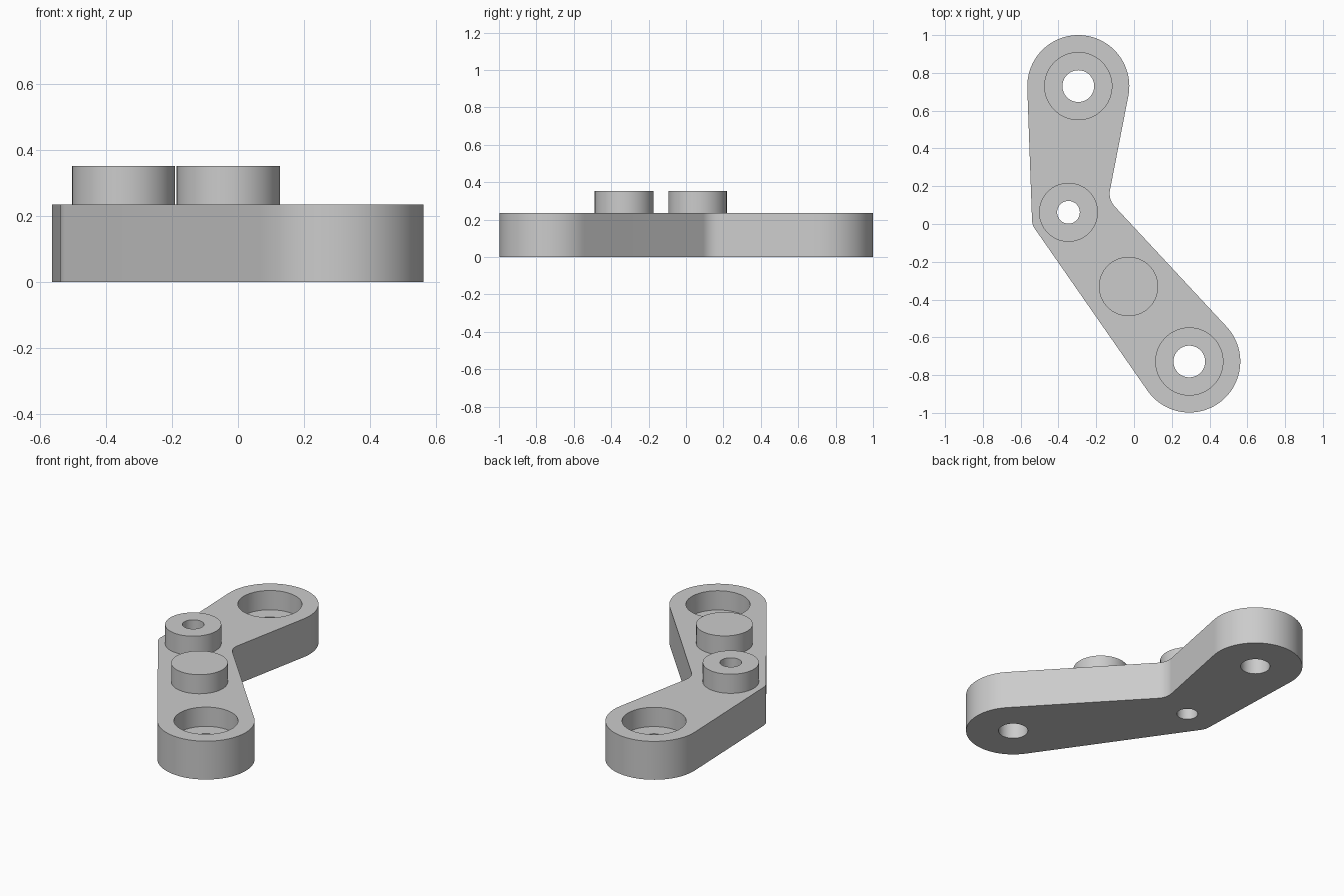
import bpy, bmesh, math
from mathutils import Vector

if "Cube" in bpy.data.objects:
    bpy.data.objects.remove(bpy.data.objects["Cube"], do_unlink=True)

THICK, TOP, FLOOR = 0.235, 0.352, 0.117
END_R = 0.27
BACK, FRONT = Vector((-0.295, 0.73)), Vector((0.293, -0.728))
PIVOT, STUD = Vector((-0.347, 0.062)), Vector((-0.029, -0.331))
OUTER, INNER = Vector((-0.539, -0.005)), Vector((-0.137, 0.13))

grey = bpy.data.materials.new("plain grey")
grey.use_nodes = True
grey.diffuse_color = (0.6, 0.6, 0.6, 1)
grey.node_tree.nodes["Principled BSDF"].inputs["Base Color"].default_value = grey.diffuse_color


def prism(name, outline, z0, z1):
    """Extrude a flat outline from z0 to z1."""
    bm = bmesh.new()
    face = bm.faces.new([bm.verts.new((p.x, p.y, z0)) for p in outline])
    ext = bmesh.ops.extrude_face_region(bm, geom=[face], use_keep_orig=True)
    moved = [v for v in ext["geom"] if isinstance(v, bmesh.types.BMVert)]
    bmesh.ops.translate(bm, verts=moved, vec=(0, 0, z1 - z0))
    bmesh.ops.recalc_face_normals(bm, faces=bm.faces)
    mesh = bpy.data.meshes.new(name)
    bm.to_mesh(mesh)
    bm.free()
    mesh.materials.append(grey)
    obj = bpy.data.objects.new(name, mesh)
    bpy.context.collection.objects.link(obj)
    return obj


def arc(c, r, a0, a1, n):
    return [c + r * Vector((math.cos(a), math.sin(a)))
            for a in (a0 + (a1 - a0) * i / n for i in range(n + 1))]


def cylinder(name, c, r, z0, z1):
    return prism(name, arc(c, r, 0, math.tau, 64)[:-1], z0, z1)


def tangent_angle(p, c, side):
    """Angle on the end circle where a line from p touches it."""
    d = p - c
    return math.atan2(d.y, d.x) + side * math.acos(END_R / d.length)


def fillet(prev, corner, nxt, r, n=10):
    """Round a corner between two straight edges."""
    u, v = (prev - corner).normalized(), (nxt - corner).normalized()
    half = u.angle(v) / 2
    c = corner + (u + v).normalized() * r / math.sin(half)
    s, e = corner + u * r / math.tan(half) - c, corner + v * r / math.tan(half) - c
    a0 = math.atan2(s.y, s.x)
    turn = (math.atan2(e.y, e.x) - a0 + math.pi) % math.tau - math.pi
    return arc(c, r, a0, a0 + turn, n)


def end_arc(c, start, stop):
    """Rounded arm end, running anticlockwise between two tangents."""
    a0 = tangent_angle(start, c, 1)
    a1 = tangent_angle(stop, c, -1)
    return arc(c, END_R, a0, a0 + (a1 - a0) % math.tau, 48)


# Bent arm outline: two round ends joined by straight sides and filleted bends
front_end = end_arc(FRONT, OUTER, INNER)
back_end = end_arc(BACK, INNER, OUTER)
outline = (front_end + fillet(front_end[-1], INNER, back_end[0], 0.1)
           + back_end + fillet(back_end[-1], OUTER, front_end[0], 0.08))
arm = prism("bent_arm", outline, 0, THICK)

# Raised bosses
hollow_boss = cylinder("hollow_boss", PIVOT, 0.156, THICK, TOP)
solid_boss = cylinder("solid_boss", STUD, 0.157, THICK, TOP)

# Through holes and counterbores
cutters = {
    "pivot_hole": (PIVOT, 0.06, -0.1, TOP + 0.1, (arm, hollow_boss)),
}
for label, c in (("back", BACK), ("front", FRONT)):
    cutters[label + "_hole"] = (c, 0.084, -0.1, TOP, (arm,))
    cutters[label + "_counterbore"] = (c, 0.178, FLOOR, TOP, (arm,))

helpers = []
for name, (c, r, z0, z1, targets) in cutters.items():
    tool = cylinder(name + "_cutter", c, r, z0, z1)
    tool.hide_render = True
    helpers.append(tool)
    for target in targets:
        mod = target.modifiers.new(name, "BOOLEAN")
        mod.operation, mod.solver, mod.object = "DIFFERENCE", "EXACT", tool

# Bake the cuts, drop the cutters and smooth the curved walls
for obj in (arm, hollow_boss, solid_boss):
    bpy.ops.object.select_all(action="DESELECT")
    obj.select_set(True)
    bpy.context.view_layer.objects.active = obj
    for mod in list(obj.modifiers):
        bpy.ops.object.modifier_apply(modifier=mod.name)
    bpy.ops.object.shade_smooth_by_angle(angle=math.radians(30))
for tool in helpers:
    bpy.data.objects.remove(tool, do_unlink=True)
